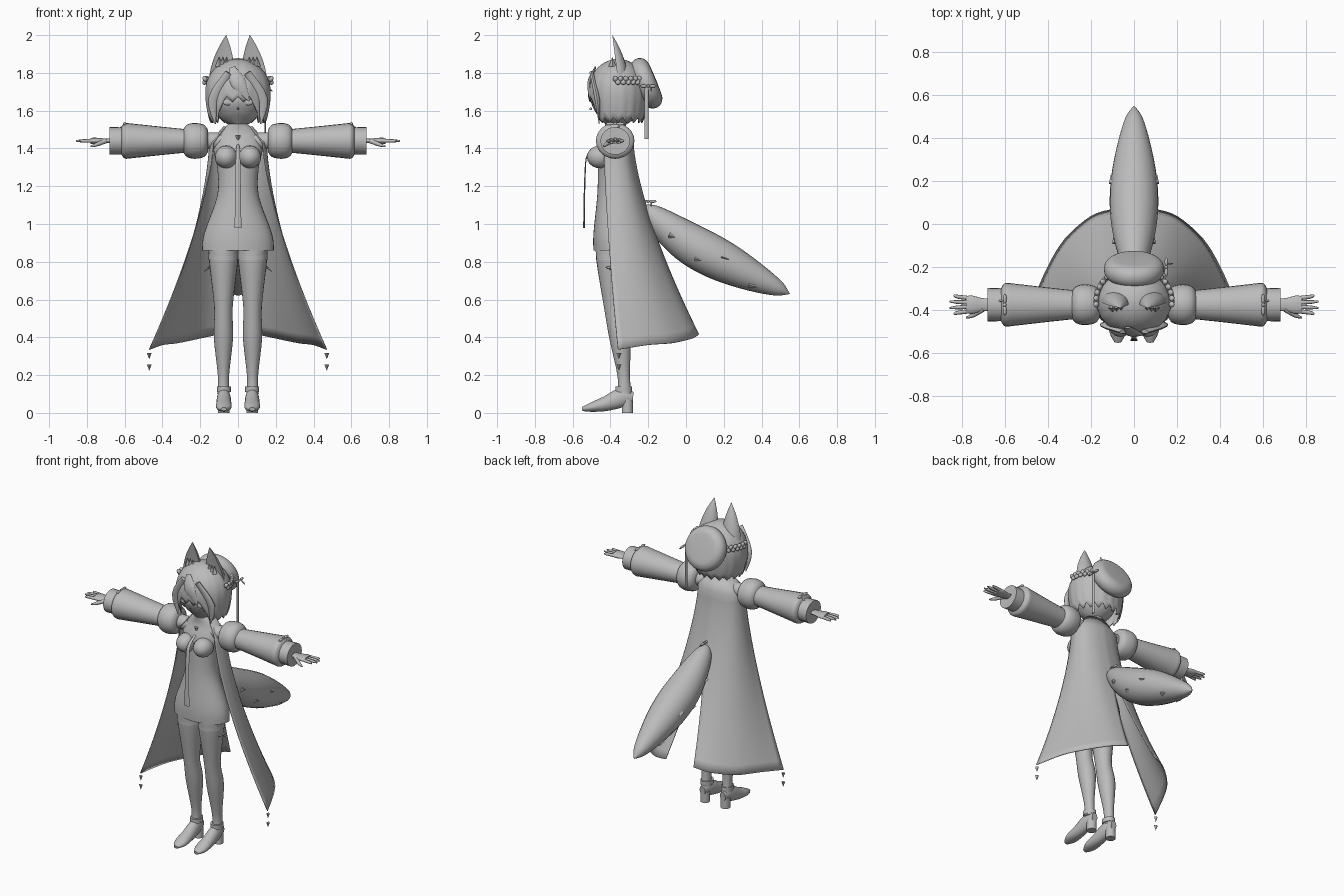
import bpy, bmesh, math, random
from mathutils import Vector, Matrix

cube = bpy.data.objects.get("Cube")
if cube:
    bpy.data.objects.remove(cube, do_unlink=True)

shade = .5
colour = (shade, shade, shade, 1)
grey = bpy.data.materials.new("plain_grey")
grey.use_nodes = True
grey.diffuse_color = colour
grey.node_tree.nodes["Principled BSDF"].inputs["Base Color"].default_value = colour

random.seed(7)
side_axis = Vector((1, 0, 0))
depth_axis = Vector((0, 1, 0))
origin = Vector((0, 0, 0))
body = Vector((0, -.38, 0))
arm = Vector((0, -.375, 1.44))
head = Vector((0, -.36, 1.7))
foot = Vector((.075, 0, 0))


def finish(name, bm, mirror=False, thickness=0):
    """Turn a bmesh into a shaded object, optionally mirrored and thickened."""
    bmesh.ops.recalc_face_normals(bm, faces=bm.faces)
    mesh = bpy.data.meshes.new(name)
    bm.to_mesh(mesh)
    bm.free()
    mesh.materials.append(grey)
    part = bpy.data.objects.new(name, mesh)
    bpy.context.collection.objects.link(part)
    bpy.ops.object.select_all(action='DESELECT')
    part.select_set(True)
    bpy.context.view_layer.objects.active = part
    bpy.ops.object.shade_smooth_by_angle(angle=math.radians(50))
    if mirror:
        part.modifiers.new("mirror", 'MIRROR')
    if thickness:
        solid = part.modifiers.new("thickness", 'SOLIDIFY')
        solid.thickness = thickness
        solid.offset = 0


def spline(rows, steps=4):
    """Smooth curve through rows of numbers."""
    rows = [Vector(row) for row in rows]
    last = len(rows) - 1
    curve = []
    for i in range(last):
        start, end = rows[i], rows[i + 1]
        leave = (end - rows[max(i - 1, 0)]) / 2
        arrive = (rows[min(i + 2, last)] - start) / 2
        for k in range(steps):
            t = k / steps
            rest = 1 - t
            blend = t * t * (3 - t - t)
            curve.append(start.lerp(end, blend) + leave * (t * rest * rest) - arrive * (t * t * rest))
    return curve + [rows[last]]


def skin(bm, rings, closed=True):
    """Join rings of points with quads."""
    grid = [[bm.verts.new(point) for point in ring] for ring in rings]
    count = len(grid[0])
    for upper, lower in zip(grid, grid[1:]):
        for j in range(count if closed else count - 1):
            k = (j + 1) % count
            bm.faces.new((upper[j], upper[k], lower[k], lower[j]))
    return grid


def tube(name, rows, at=origin, side=side_axis, flat=1, hollow=1, sides=24, mirror=False):
    """Rows are x, y, z, half width, and half depth where it differs."""
    rows = spline(rows)
    centres = [Vector(row[:3]) + at for row in rows]
    last = len(rows) - 1
    rings = []
    for i, (centre, row) in enumerate(zip(centres, rows)):
        along = (centres[min(i + 1, last)] - centres[max(i - 1, 0)]).normalized()
        across = (side - along * side.dot(along)).normalized()
        through = along.cross(across)
        ring = []
        for j in range(sides):
            turn = math.tau * j / sides
            depth = math.sin(turn) * row[-1] * flat
            if depth < 0:
                depth *= hollow
            ring.append(centre + across * row[3] * math.cos(turn) + through * depth)
        rings.append(ring)
    bm = bmesh.new()
    grid = skin(bm, rings)
    bm.faces.new(grid[0])
    bm.faces.new(grid[-1])
    finish(name, bm, mirror)


def sleeve_part(name, profile, flat=1):
    """Profile of distance from the body and radius."""
    tube(name, [(x, 0, 0, radius) for x, radius in profile], arm, depth_axis, flat, mirror=True)


def balls(name, items, mirror=False):
    """Items are centre, radii and tilt."""
    bm = bmesh.new()
    for centre, radii, tilt in items:
        place = Matrix.Translation(centre) @ Matrix.Rotation(tilt, 4, 'Y') @ Matrix.Diagonal((*radii, 1))
        bmesh.ops.create_uvsphere(bm, u_segments=16, v_segments=10, radius=1, matrix=place)
    finish(name, bm, mirror)


def bow(name, centre, size, mirror=False):
    centre = Vector(centre)
    knot, loop, ribbon = [Vector(shape) * size for shape in ((.2, .2, .2), (.2, .5, .2), (.5, .1, .1))]
    items = [(centre, knot, 0)]
    for way in (-1, 1):
        items.append((centre + Vector((0, way * size * .6, 0)), loop, 0))
        items.append((centre + Vector((way, way, -1)) * size * .4, ribbon, way * .6))
    balls(name, items, mirror)


def spikes(name, points, aim, radius, mirror=False):
    """Small pointed charms or tufts."""
    turn = Vector(aim).to_track_quat('Z', 'Y').to_matrix().to_4x4()
    bm = bmesh.new()
    for point in points:
        bmesh.ops.create_cone(bm, cap_ends=True, segments=4, radius1=radius, radius2=0,
                              depth=radius * 2.5, matrix=Matrix.Translation(point) @ turn)
    finish(name, bm, mirror)


def swell(t):
    return max(.001, math.sin(math.pi * t))


# Body and dress
figure = [(.86, .19, .11), (.95, .18, .11), (1.15, .11, .09), (1.3, .11, .085),
          (1.4, .13, .08), (1.48, .1, .05), (1.53, .05, .05)]
tube("dress", [(0, 0, z, width, depth) for z, width, depth in figure], body, sides=36)
balls("bust", [((.063, -.455, 1.355), (.06, .07, .06), 0)], mirror=True)
tube("neck", [(0, .02, 1.48, .045), (0, .02, 1.6, .04)], body)

# Legs and stockings
leg = [(-.01, .9, .08), (-.01, .8, .076), (0, .56, .049), (.03, .4, .051), (.05, .2, .03), (.055, .1, .033)]
tube("leg", [(.077, y, z, radius) for y, z, radius in leg], body, flat=1.1, mirror=True)
tube("stocking_top", [(.077, -.01, z, .08) for z in (.81, .84)], body, flat=1.08, mirror=True)
bow("thigh_bow", (.155, -.39, .77), .03, mirror=True)

# Shoes
tube("shoe", [(0, -.55, .02, .015, .01), (0, -.5, .03, .04, .025), (0, -.42, .05, .04, .04),
              (0, -.34, .08, .035, .05), (0, -.28, .08, .02, .03)], foot, mirror=True)
tube("shoe_heel", [(0, -.31, 0, .03), (0, -.31, .07, .03)], foot, mirror=True)
tube("ankle_strap", [(0, -.33, z, .037) for z in (.11, .14)], foot, flat=1.2, mirror=True)

# Arms and sleeves
sleeve_part("upper_arm", [(.07, .045), (.2, .045)])
sleeve_part("shoulder_puff", [(.16, .06), (.18, .085), (.23, .095), (.27, .085), (.29, .06)])
sleeve_part("sleeve", [(.27, .066), (.4, .08), (.55, .097), (.6, .1), (.62, .07)], flat=.93)
sleeve_part("cuff", [(.6, .076), (.68, .078)], flat=.94)
bow("sleeve_bow", (.6, -.375, 1.53), .045, mirror=True)

# Hands
sleeve_part("palm", [(.63, .03), (.7, .03), (.75, .042), (.78, .04)], flat=.4)
for i in range(4):
    spread = i - 1.5
    tip = .86 - .01 * spread * spread
    tube("finger", [(.76, spread * .02, 0, .01), (.82, spread * .025, 0, .009), (tip, spread * .03, 0, .004)],
         arm, depth_axis, sides=8, mirror=True)
tube("thumb", [(.7, -.02, 0, .013), (.75, -.05, -.02, .01), (.78, -.06, -.03, .004)],
     arm, depth_axis, sides=8, mirror=True)

# Face
face = []
for i in range(13):
    t = i / 12
    face.append((0, -.06 * (1 - t) ** 3, .32 * t - .18, .13 * swell(t ** .7)))
tube("face", face, head, sides=32)
balls("eye", [((.055, -.488, 1.645), (.027, .009, .017), 0)], mirror=True)
balls("nose", [((0, -.505, 1.61), (.005, .007, .007), 0)])

# Bobbed hair with an open face and ragged ends
columns, layers, size = 72, 14, .17
rings = []
for i in range(layers + 1):
    drop = 1 - math.cos(math.pi / 2 * max(i, .2) / layers)
    ring = []
    for j in range(columns):
        turn = math.tau * j / columns
        opening = max(0, min(1, 3 - 4 * min(turn, math.tau - turn)))
        ragged = .015 * math.cos(turn * 18)
        end = .11 * opening - .15 + ragged
        z = size + (end - size) * drop
        radius = math.sqrt(size * size - z * z) if z > 0 else size - z * z
        radius += ragged * drop / 6
        ring.append(head + Vector((radius * math.sin(turn), -.9 * radius * math.cos(turn), z)))
    rings.append(ring)
bm = bmesh.new()
bm.faces.new(skin(bm, rings)[0])
finish("hair", bm, thickness=.008)
tube("side_lock", [(.05, -.14, .1, .02), (.13, -.11, -.04, .028), (.12, -.1, -.17, .003)],
     head, flat=.5, sides=12, mirror=True)
tube("fringe_lock", [(-.03, -.12, .13, .015), (0, -.15, .05, .04), (.06, -.15, -.05, .002)],
     head, flat=.3, sides=12)

# Ears, hollow at the front
ear = []
for i in range(7):
    t = i / 6
    ear.append((.088 - .025 * t, -.03 * t, .06 + .24 * t, max(.001, .066 * (1 - t * t))))
tube("ear", ear, head, flat=.87, hollow=-.15, mirror=True)
spikes("ear_tuft", [(x, -.39, 1.86) for x in (.06, .08, .1)], (0, 0, 1), .02, mirror=True)

# Braid round the head
beads = []
for i in range(14):
    turn = math.radians(85 + i * 5)
    sway = (-1) ** i
    spot = Vector((.176 * math.sin(turn), -.16 * math.cos(turn), .06 + .008 * sway))
    beads.append((head + spot, (.012, .014, .016), sway / 2))
balls("braid", beads, mirror=True)

# Tilted hat and its tassel
tilt = Vector((0, .92, .38))
hat = Vector((0, -.21, 1.745))
beret = []
for i in range(11):
    t = i / 10
    beret.append((*(tilt * .055 * math.cos(math.pi * t)), .14 * swell(t) ** .4))
tube("beret", beret, hat, sides=36)
bow("hat_bow", (.15, -.2, 1.73), .04)
tube("hat_tassel", [(.145, -.21, z, .004, .011) for z in (1.73, 1.45)], sides=8)

# Cloak: each half sweeps from the shoulders out to the hem, split at the back
shoulder = [(.13, -.435, 1.43), (.15, -.375, 1.43), (.13, -.32, 1.43), (.07, -.29, 1.43), (0, -.28, 1.43)]
hem = [(.47, -.36, .335), (.4, -.2, .36), (.32, -.07, .37), (.2, .035, .395), (.1, .067, .416)]
collar = body + Vector((0, .02, 1.6))
rings = [spline([collar.lerp(Vector(point), .5) for point in shoulder])]
levels = 20
for i in range(levels + 1):
    t = i / levels
    outline = []
    for top, bottom in zip(shoulder, hem):
        point = Vector(top).lerp(Vector(bottom), t ** 1.45)
        point.z = top[2] + (bottom[2] - top[2]) * t
        outline.append(point)
    outline[-1].x = .16 * max(0, t - .36)
    rings.append(spline(outline))
bm = bmesh.new()
skin(bm, rings, closed=False)
finish("cloak", bm, mirror=True, thickness=.005)
spikes("cloak_charm", [(.47, -.355, z) for z in (.3, .24)], (0, 0, -1), .013, mirror=True)

# Neck tie
spikes("collar_charm", [(0, -.44, 1.45)], (0, 0, -1), .014)
tube("tie", [(0, -.45, 1.42, .008), (0, -.52, 1.37, .011), (0, -.535, 1.25, .014), (0, -.54, .98, .018)],
     flat=.25, sides=8)

# Tail with scattered tufts
path = spline([(0, -.24, 1.1), (0, 0, .91), (0, .28, .76), (0, .55, .63)])
tail, tufts = [], []
for i, point in enumerate(path):
    t = i / (len(path) - 1)
    radius = .113 * swell(t ** .9) ** .8
    tail.append((*point, radius))
    if i % 2 and radius > .06:
        lean = random.uniform(-.8, .8)
        tufts.append(point + Vector((math.cos(lean), 0, math.sin(lean))) * radius)
tube("tail", tail)
spikes("tail_tuft", tufts, (.2, 1, -.4), .017, mirror=True)
bow("tail_bow", (0, -.2, 1.12), .04)
